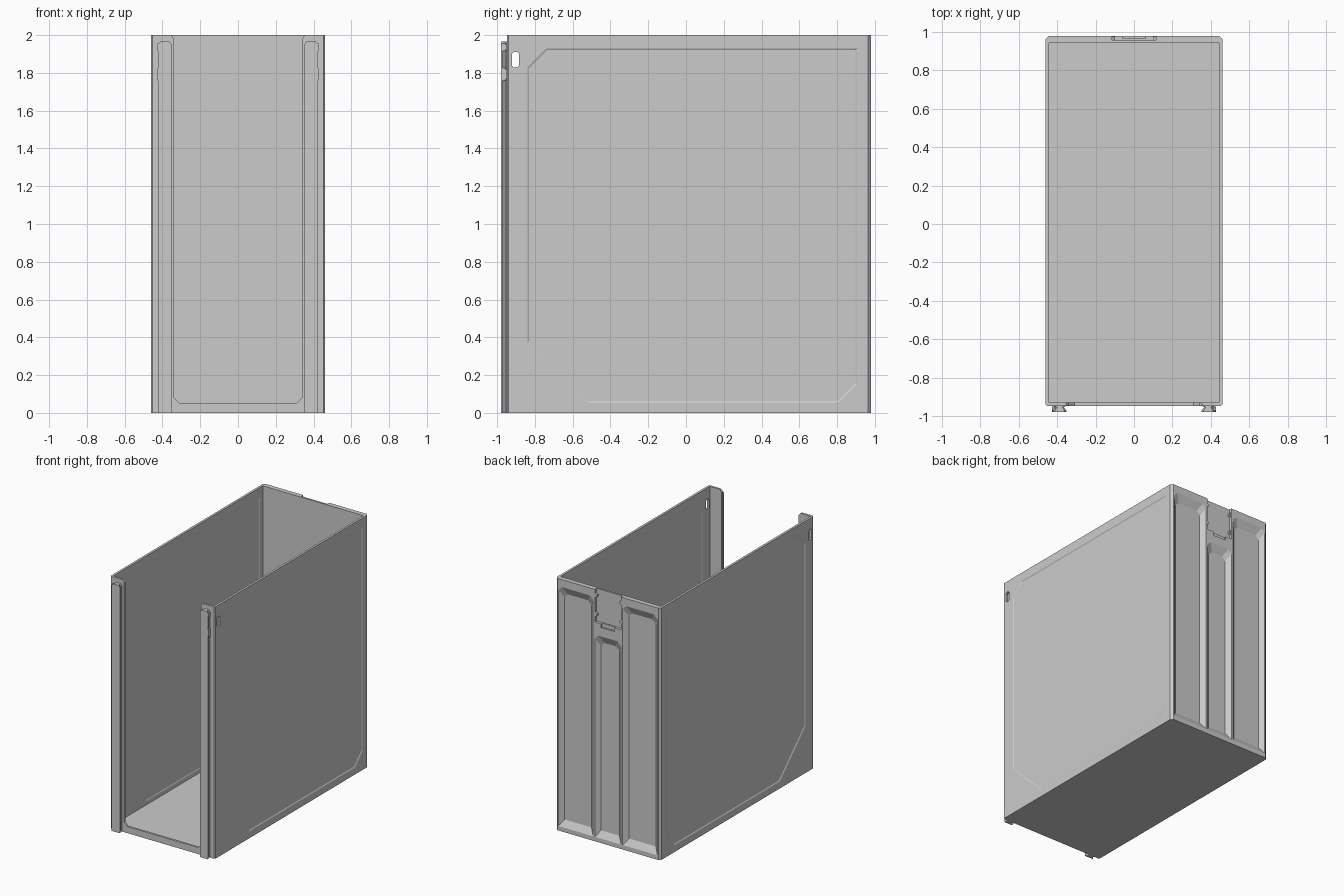
import bpy, bmesh

if "Cube" in bpy.data.objects:
    bpy.data.objects.remove(bpy.data.objects["Cube"])


def loft(name, loops):
    """Solid skinned through matching closed loops of 3D points."""
    bm = bmesh.new()
    rings = [[bm.verts.new(p) for p in loop] for loop in loops]
    n = len(rings[0])
    for a, b in zip(rings, rings[1:]):
        for i in range(n):
            j = (i + 1) % n
            bm.faces.new((a[i], a[j], b[j], b[i]))
    bm.faces.new(rings[0])
    bm.faces.new(rings[-1])
    bmesh.ops.recalc_face_normals(bm, faces=bm.faces[:])
    mesh = bpy.data.meshes.new(name)
    bm.to_mesh(mesh)
    bm.free()
    obj = bpy.data.objects.new(name, mesh)
    bpy.context.scene.collection.objects.link(obj)
    return obj


def prism(name, profile, axis, lo, hi):
    """Extrude a 2D profile along axis 0, 1 or 2."""
    return loft(name, [[p[:axis] + (t,) + p[axis:] for p in profile] for t in (lo, hi)])


def rect(a0, a1, b0, b1):
    return [(a0, b0), (a1, b0), (a1, b1), (a0, b1)]


def cut(target, cutter):
    mod = target.modifiers.new("cut", 'BOOLEAN')
    mod.operation = 'DIFFERENCE'
    mod.solver = 'EXACT'
    mod.object = cutter
    bpy.context.view_layer.objects.active = target
    bpy.ops.object.modifier_apply(modifier=mod.name)
    bpy.data.objects.remove(cutter)


# Outer block with chamfered upright corners
W, FRONT, BACK, H = 0.46, -0.947, 0.98, 2.0
box = prism("open_box", [(-W, FRONT + .008), (-W + .008, FRONT), (W - .008, FRONT), (W, FRONT + .008),
                         (W, BACK - .017), (W - .017, BACK), (-W + .017, BACK), (-W, BACK - .017)], 2, 0, H)

# Hollow interior, open at the top
cut(box, prism("cavity", rect(-.442, .442, -.93, .942), 2, .025, H + .1))

# Front opening with chamfered sill and flared top corners
half = [(.31, .052), (.338, .08), (.338, 1.98), (.355, 2.0), (.355, 2.1)]
cut(box, prism("front_opening", half + [(-x, z) for x, z in reversed(half)], 1, -1.1, -.9))

# Shallow angled panels on the outside and inside of both side walls
panel = [(-.84, .37), (-.52, .055), (.81, .055), (.905, .15), (.905, 1.93), (-.74, 1.93), (-.84, 1.83)]
cy, cz = .03, .99
small = [(cy + (y - cy) * .991, cz + (z - cz) * .991) for y, z in panel]
for side in (-1, 1):
    for steps in ((.48, .46, .455), (.42, .442, .446)):
        loops = [[(side * x, y, z) for y, z in prof] for x, prof in zip(steps, (panel, panel, small))]
        cut(box, loft("panel_recess", loops))

# Small slots through both side walls near the front top
c = .008
slot = [(-.92 + c, 1.828), (-.885 - c, 1.828), (-.885, 1.828 + c), (-.885, 1.91 - c),
        (-.885 - c, 1.91), (-.92 + c, 1.91), (-.92, 1.91 - c), (-.92, 1.828 + c)]
cut(box, prism("side_slots", slot, 0, -.6, .6))


# Three tall bevelled pockets in the back
def pocket(x0, x1, z0, z1):
    def outline(s, bottom, top):
        k = .03
        return [(x0 + s, z0 + bottom), (x1 - s, z0 + bottom), (x1 - s, z1 - top - k),
                (x1 - s - k, z1 - top), (x0 + s + k, z1 - top), (x0 + s, z1 - top - k)]
    mouth, floor = outline(0, 0, 0), outline(.035, .05, .06)
    return loft("back_pocket", [[(x, y, z) for x, z in prof]
                                for y, prof in ((1.05, mouth), (BACK, mouth), (.95, floor))])


for x0, x1, z1 in ((-.435, -.13, 1.94), (-.115, .115, 1.64), (.13, .435, 1.94)):
    cut(box, pocket(x0, x1, .035, z1))

# Latch recess at the top of the back
cut(box, prism("latch_recess", rect(-.115, .115, 1.74, 2.1), 1, .957, 1.1))
cut(box, prism("latch_notch", rect(-.06, .06, 1.71, 1.75), 1, .965, 1.1))

for side, label in ((-1, "left"), (1, "right")):
    # Catch bumps inside the latch recess
    for z in (1.8, 1.95):
        prism(label + "_latch_catch", [(side * .118, z - .02), (side * .1, z - .008),
                                       (side * .1, z + .008), (side * .118, z + .02)], 1, .957, .975)

    # Dovetail rails down the front flanges
    cx = side * .387
    right = [(.03, -.94), (.03, -.95), (.02, -.954), (.036, -.972), (.036, -.98)]
    rail = right + [(-x, y) for x, y in reversed(right)]
    loft(label + "_front_rail", [[(cx + x * s, y, z) for x, y in rail]
                                 for z, s in ((0, 1), (1.95, 1), (1.965, .7))])

    # Small locking bump and stop on the outer edge of each rail
    for name, z0, z1 in (("rail_bump", 1.76, 1.825), ("rail_stop", 1.915, 1.955)):
        k = .012
        prism(label + "_" + name, [(-.978, z0 + k), (-.978, z1 - k), (-.972, z1), (-.957, z1),
                                   (-.951, z1 - k), (-.951, z0 + k), (-.957, z0), (-.972, z0)],
              0, *sorted((side * .40, side * .426)))
